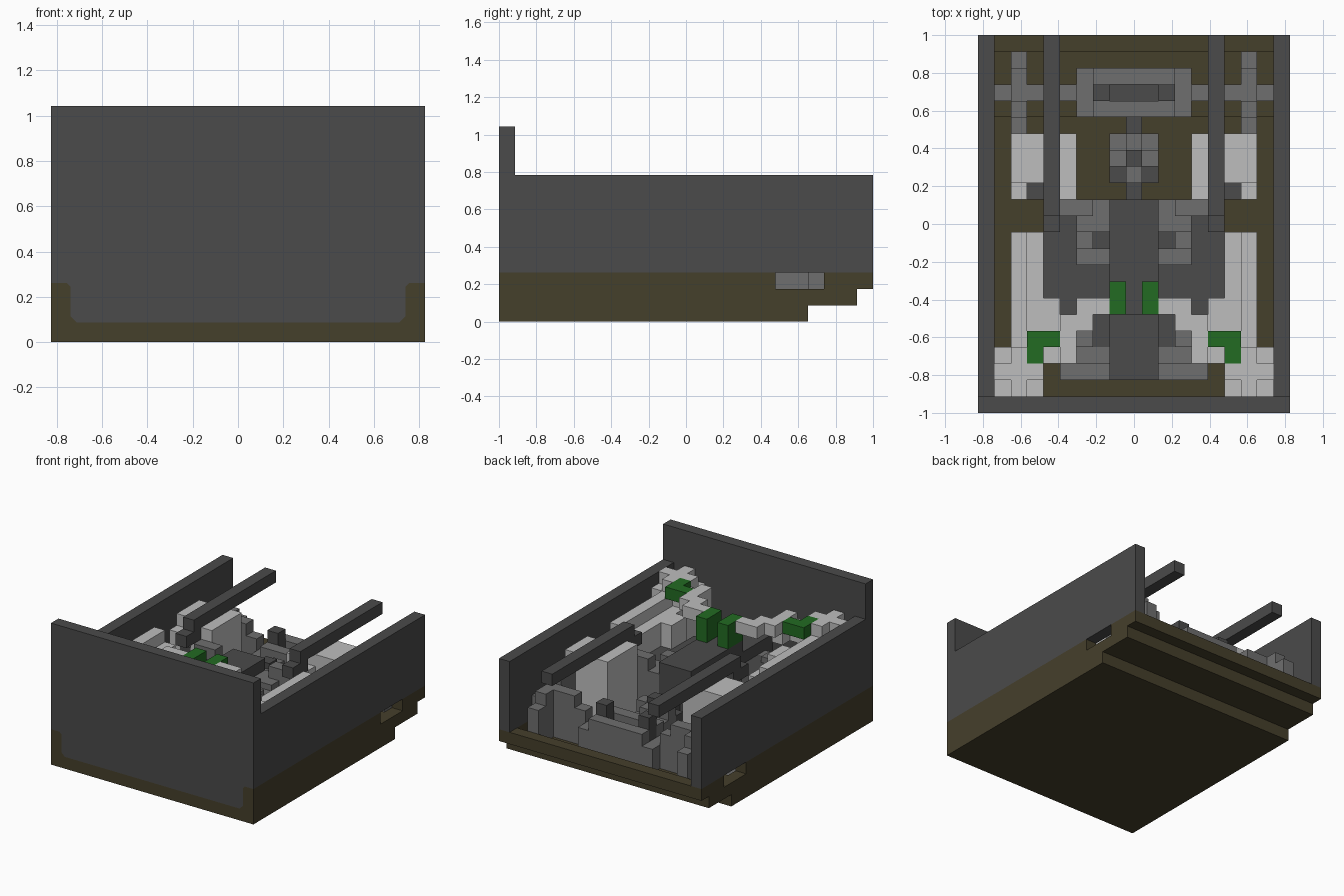
import bpy
import bmesh

cube = bpy.data.objects.get("Cube")
if cube:
    bpy.data.objects.remove(cube, do_unlink=True)

U = 2 / 23  # one block


def material(name, rgb):
    m = bpy.data.materials.new(name)
    m.diffuse_color = (*rgb, 1)
    m.use_nodes = True
    for n in m.node_tree.nodes:
        if n.type == "BSDF_PRINCIPLED":
            n.inputs["Base Color"].default_value = (*rgb, 1)
            n.inputs["Roughness"].default_value = 0.8
    return m


DARK = material("dark grey", (0.069, 0.069, 0.069))
GREY = material("mid grey", (0.156, 0.156, 0.156))
LIGHT = material("light grey", (0.515, 0.515, 0.515))
GREEN = material("green", (0.016, 0.147, 0.016))
BROWN = material("brown", (0.060, 0.050, 0.024))


def finish(name, bm, mat):
    bmesh.ops.recalc_face_normals(bm, faces=bm.faces)
    mesh = bpy.data.meshes.new(name)
    bm.to_mesh(mesh)
    bm.free()
    mesh.materials.append(mat)
    ob = bpy.data.objects.new(name, mesh)
    bpy.context.collection.objects.link(ob)
    return ob


def blocks(name, mat, boxes, mirror=False):
    """Boxes as (x0, x1, y0, y1, z0, z1) in block units, joined in one object."""
    bm = bmesh.new()
    for x0, x1, y0, y1, z0, z1 in boxes:
        for sx in ((1, -1) if mirror else (1,)):
            vs = bmesh.ops.create_cube(bm, size=1)["verts"]
            for v in vs:
                v.co.x = sx * ((x0 + x1) / 2 + v.co.x * (x1 - x0)) * U
                v.co.y = ((y0 + y1) / 2 + v.co.y * (y1 - y0)) * U
                v.co.z = ((z0 + z1) / 2 + v.co.z * (z1 - z0)) * U
    return finish(name, bm, mat)


def plate(name, mat, half, y0, y1):
    """Symmetric upright plate from the +x half of its outline."""
    outline = half + [(-x, z) for x, z in reversed(half)]
    bm = bmesh.new()
    face = bm.faces.new([bm.verts.new((x * U, y0 * U, z * U)) for x, z in outline])
    ext = bmesh.ops.extrude_face_region(bm, geom=[face])["geom"]
    for g in ext:
        if isinstance(g, bmesh.types.BMVert):
            g.co.y = y1 * U
    return finish(name, bm, mat)


# Stepped base tray with side openings
blocks("base_floor", BROWN, [(-9.5, 9.5, -10.5, 7.5, 0, 1), (-9.5, 9.5, 6.5, 10.5, 1, 2),
                             (-9.5, 9.5, 10.5, 11.5, 2, 3)])
blocks("base_side", BROWN, [(8.5, 9.5, -10.5, 6.5, 1, 2), (8.5, 9.5, -10.5, 5.5, 2, 3),
                            (8.5, 9.5, 8.5, 10.5, 2, 3)], True)

# Front panel, with its U-shaped brown foot
seam = [(8.5, 1.3), (8.5, 2.8), (8.7, 3), (9.5, 3)]
plate("front_panel_foot", BROWN, [(8.2, 1)] + seam + [(9.5, 0)], -11.5, -10.5)
plate("front_panel", DARK, [(8.2, 1)] + seam + [(9.5, 12)], -11.5, -10.5)

# Side walls and long overhead rails
blocks("side_wall", DARK, [(8.5, 9.5, -10.5, 11.5, 3, 9)], True)
blocks("rail", DARK, [(4.5, 5.5, 0.5, 11.5, 8, 9), (4.5, 5.5, -0.5, 1.5, 7, 8)], True)

# Central dark body
blocks("body", DARK, [(-1.5, 1.5, -5.5, 1.5, 1, 7), (-1.5, 1.5, -9.5, -5.5, 1, 6)])
blocks("body_deck", DARK, [(1.5, 4.5, -7.5, 0.5, 1, 5), (4.5, 5.5, -4.5, -0.5, 1, 5)], True)
blocks("deck_ribs", GREY, [(1.5, 3.5, -0.5, 0.5, 5, 6), (1.5, 3.5, -2.5, -1.5, 5, 6),
                           (2.5, 3.5, -1.5, -0.5, 5, 5.5), (1.5, 2.5, 0.5, 1.5, 1, 6),
                           (2.5, 4.5, 0.5, 1.5, 1, 7)], True)
blocks("front_ribs", GREY, [(1.5, 3.5, -8.5, -7.5, 1, 5), (1.5, 4.5, -9.5, -8.5, 1, 4),
                            (2.5, 3.5, -7.5, -6.5, 5, 5.5)], True)

# Light rear blocks carrying the rails
blocks("rear_block", LIGHT, [(3.5, 7.5, 2.5, 5.5, 1, 8), (3.5, 5.5, 1.5, 2.5, 1, 7),
                             (6.5, 7.5, 1.5, 2.5, 1, 7)], True)
blocks("rear_block_inset", DARK, [(5.5, 6.5, 1.5, 2.5, 1, 6)], True)
blocks("rear_block_cap", LIGHT, [(3.5, 4.5, 1.5, 2.5, 7, 8)], True)

# Light side beams, front corner crosses and stepped arms
blocks("side_beam", LIGHT, [(6.5, 7.5, -7.5, -0.5, 1, 8), (5.5, 6.5, -7.5, -0.5, 1, 7)], True)
blocks("corner_cross", LIGHT, [(5.5, 8.5, -10.5, -7.5, 1, 8), (6.5, 7.5, -10.5, -7.5, 8, 9),
                               (7.5, 8.5, -9.5, -8.5, 8, 9), (5.5, 6.5, -9.5, -8.5, 8, 9)], True)
blocks("stepped_arm", LIGHT, [(1.5, 3.5, -5.5, -4.5, 8, 9), (2.5, 4.5, -6.5, -5.5, 8, 9),
                              (3.5, 4.5, -8.5, -6.5, 7, 9), (4.5, 5.5, -8.5, -7.5, 7, 8.5),
                              (4.5, 5.5, -6.5, -4.5, 5, 7)], True)

# Green parts
blocks("green_post", GREEN, [(0.5, 1.5, -5.5, -3.5, 7, 9)], True)
blocks("green_bracket", GREEN, [(4.5, 6.5, -7.5, -6.5, 8, 9), (5.5, 6.5, -8.5, -7.5, 8, 9)], True)

# Rear machinery: stepped columns, cross bar, centre block
blocks("rear_column", GREY, [(6.5, 7.5, 9.5, 10.5, 2, 5), (6.5, 7.5, 7.5, 9.5, 2, 6),
                             (6.5, 7.5, 5.5, 6.5, 1, 7), (6.5, 7.5, 6.5, 7.5, 2, 6.5)], True)
blocks("cross_bar", GREY, [(7.5, 8.5, 7.5, 8.5, 2, 5), (4.5, 6.5, 7.5, 8.5, 2, 6),
                           (3.5, 4.5, 7.5, 8.5, 2, 5)], True)
blocks("rear_centre", GREY, [(-2.5, 2.5, 8.5, 9.5, 2, 5), (-2.5, 2.5, 6.5, 7.5, 2, 5),
                             (-3.5, -2.5, 6.5, 9.5, 2, 4), (2.5, 3.5, 6.5, 9.5, 2, 4)])
blocks("rear_slot", DARK, [(-1.5, 1.5, 7.5, 8.5, 2, 4), (-2.5, -1.5, 7.5, 8.5, 2, 6),
                           (1.5, 2.5, 7.5, 8.5, 2, 6)])

# Centre hub and its shaft
blocks("hub", GREY, [(-1.5, 1.5, 4.5, 5.5, 1, 4), (-1.5, -0.5, 3.5, 4.5, 1, 5),
                     (0.5, 1.5, 3.5, 4.5, 1, 5), (-0.5, 0.5, 2.5, 3.5, 1, 5),
                     (-0.5, 0.5, 4.5, 5.5, 4, 5)])
blocks("hub_shaft", DARK, [(-0.5, 0.5, 3.5, 4.5, 1, 5.5), (-0.5, 0.5, 5.5, 6.5, 1, 4),
                           (-0.5, 0.5, 1.5, 2.5, 1, 4), (0.5, 1.5, 2.5, 3.5, 1, 4),
                           (-1.5, -0.5, 2.5, 3.5, 1, 4)])
